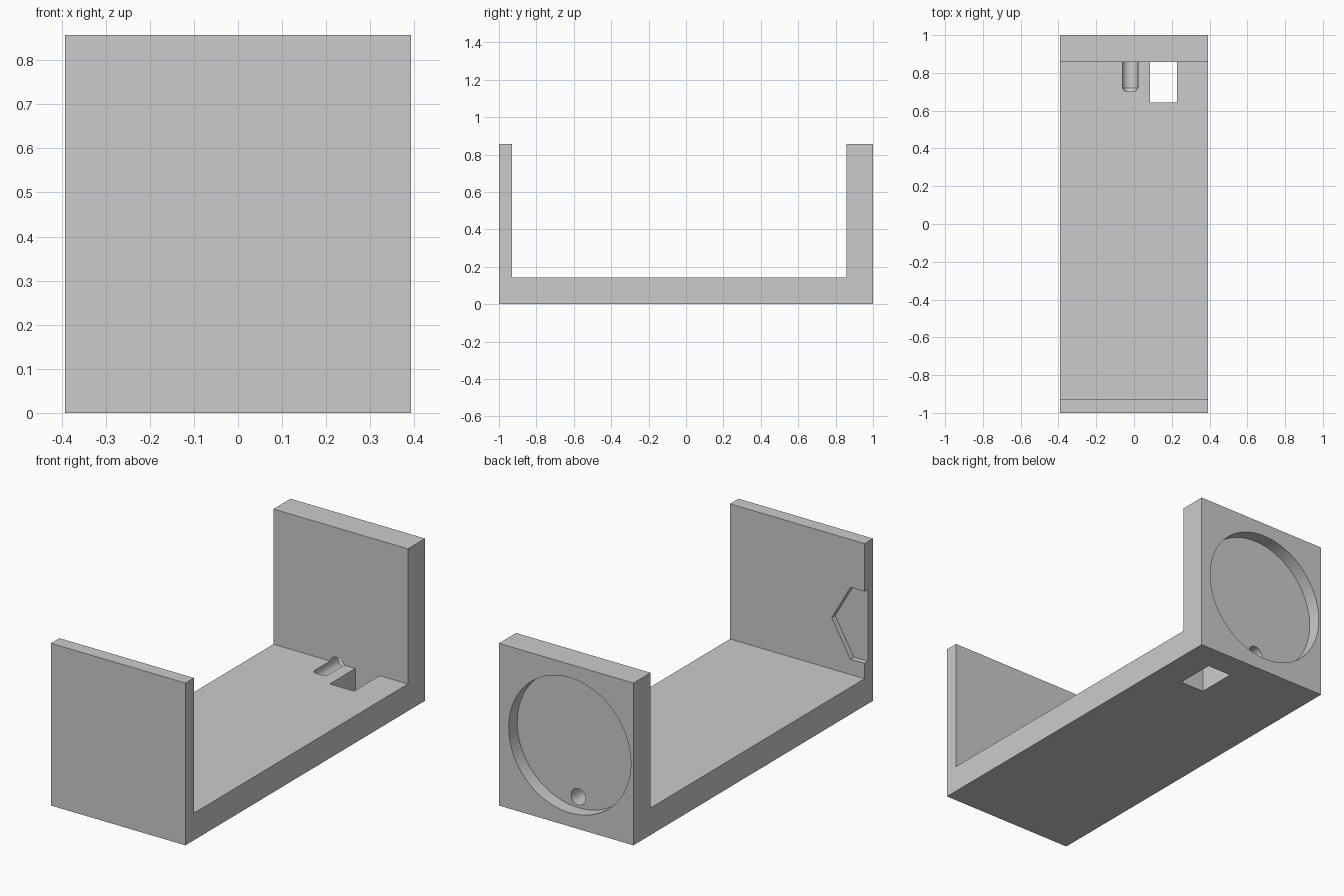
import bpy
import bmesh
from math import cos, sin, tau

if "Cube" in bpy.data.objects:
    bpy.data.objects.remove(bpy.data.objects["Cube"])

HALF_W, HALF_L, HEIGHT = 0.393, 1.0, 0.857
FLOOR, FRONT_Y, BACK_Y = 0.143, -0.929, 0.857
HUB_X, HUB_Z = -0.021, 0.429

grey = bpy.data.materials.new("plain_grey")
grey.use_nodes = True
grey.diffuse_color = (0.6, 0.6, 0.6, 1)
grey.node_tree.nodes["Principled BSDF"].inputs["Base Color"].default_value = (0.6, 0.6, 0.6, 1)


def loft(name, loops):
    """Closed solid through a list of equal-length point loops."""
    bm = bmesh.new()
    rings = [[bm.verts.new(p) for p in loop] for loop in loops]
    for a, b in zip(rings, rings[1:]):
        for i in range(len(a)):
            j = (i + 1) % len(a)
            bm.faces.new((a[i], a[j], b[j], b[i]))
    bm.faces.new(rings[0])
    bm.faces.new(rings[-1])
    bmesh.ops.recalc_face_normals(bm, faces=bm.faces)
    mesh = bpy.data.meshes.new(name)
    bm.to_mesh(mesh)
    bm.free()
    obj = bpy.data.objects.new(name, mesh)
    bpy.context.collection.objects.link(obj)
    mesh.materials.append(grey)
    return obj


def round_cutter(name, x, z, sections, sides):
    """Solid around a y axis; sections are (y, radius)."""
    return loft(name, [[(x + r * cos(tau * i / sides), y, z + r * sin(tau * i / sides))
                        for i in range(sides)] for y, r in sections])


def box_cutter(name, x0, x1, y0, y1, z0, z1):
    return loft(name, [[(x0, y0, z), (x1, y0, z), (x1, y1, z), (x0, y1, z)] for z in (z0, z1)])


# U-shaped bracket: floor, thin front wall, thick back wall
profile = [(-HALF_L, 0), (HALF_L, 0), (HALF_L, HEIGHT), (BACK_Y, HEIGHT),
           (BACK_Y, FLOOR), (FRONT_Y, FLOOR), (FRONT_Y, HEIGHT), (-HALF_L, HEIGHT)]
bracket = loft("bracket", [[(x, y, z) for y, z in profile] for x in (-HALF_W, HALF_W)])

cutters = [
    # Shallow round pocket in the outside of the back wall
    round_cutter("round_pocket", HUB_X, HUB_Z, [(1.1, 0.357), (0.929, 0.357)], 96),
    # Pin hole through the back wall, running on as a groove in the floor
    round_cutter("pin_hole", HUB_X, 0.13, [(0.96, 0.043), (0.72, 0.043), (0.704, 0.03)], 48),
    # Six-sided pocket inside the front wall, open at its side edge
    round_cutter("hex_pocket", -0.42, 0.414, [(-0.9, 0.219), (-0.958, 0.219)], 6),
    # Rectangular slot through the floor
    box_cutter("floor_slot", 0.086, 0.228, 0.643, BACK_Y, -0.1, FLOOR + 0.0005),
]

bpy.ops.object.select_all(action='DESELECT')
bracket.select_set(True)
bpy.context.view_layer.objects.active = bracket
for cutter in cutters:
    cutter.hide_render = True
    cut = bracket.modifiers.new(cutter.name, 'BOOLEAN')
    cut.operation = 'DIFFERENCE'
    cut.solver = 'EXACT'
    cut.object = cutter
    bpy.ops.object.modifier_apply(modifier=cut.name)
    bpy.data.objects.remove(cutter)

bpy.ops.object.shade_smooth_by_angle()
